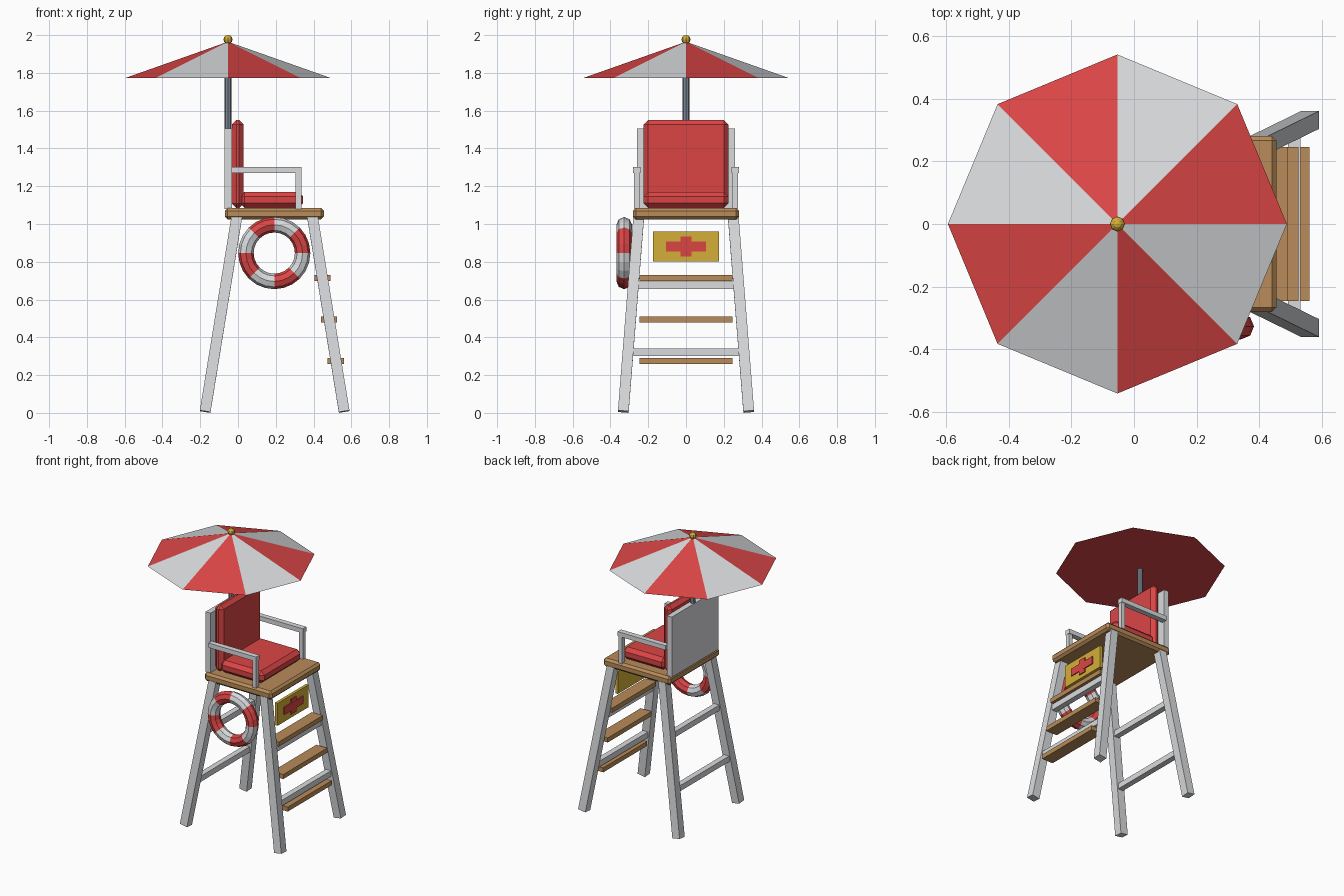
import bpy, bmesh, math
from mathutils import Vector, Matrix

if "Cube" in bpy.data.objects:
    bpy.data.objects.remove(bpy.data.objects["Cube"])


def material(name, rgb):
    m = bpy.data.materials.new(name)
    m.diffuse_color = (*rgb, 1)
    m.use_nodes = True
    m.node_tree.nodes["Principled BSDF"].inputs["Base Color"].default_value = m.diffuse_color
    return m


RED = material("red", (0.71, 0.06, 0.06))
WHITE = material("white", (0.70, 0.71, 0.73))
WOOD = material("wood", (0.48, 0.26, 0.10))
GOLD = material("gold", (0.66, 0.43, 0.04))
STEEL = material("steel", (0.21, 0.25, 0.31))


def finish(name, bm, *mats):
    me = bpy.data.meshes.new(name)
    bm.to_mesh(me)
    bm.free()
    for m in mats:
        me.materials.append(m)
    ob = bpy.data.objects.new(name, me)
    bpy.context.collection.objects.link(ob)
    return ob


def box(name, x, y, z, mat, bevel=0):
    """Box from (min, max) ranges, with optional chamfered edges."""
    bm = bmesh.new()
    size = [r[1] - r[0] for r in (x, y, z)]
    mid = [(r[1] + r[0]) / 2 for r in (x, y, z)]
    bmesh.ops.create_cube(bm, size=1, matrix=Matrix.Translation(mid) @ Matrix.Diagonal((*size, 1)))
    if bevel:
        bmesh.ops.bevel(bm, geom=bm.edges[:], offset=bevel, segments=1, affect='EDGES')
    return finish(name, bm, mat)


def beam(name, a, b, width, mat):
    """Square beam between two points."""
    a, b = Vector(a), Vector(b)
    d = b - a
    rot = Vector((0, 0, 1)).rotation_difference(d).to_matrix().to_4x4()
    bm = bmesh.new()
    bmesh.ops.create_cube(bm, size=1, matrix=Matrix.Translation((a + b) / 2) @ rot
                          @ Matrix.Diagonal((width, width, d.length, 1)))
    return finish(name, bm, mat)


# Splayed legs and the cross bars joining each pair
TOP, BOT = 1.04, 0.007
def leg_at(z, side):
    t = (TOP - z) / (TOP - BOT)
    return 0.194 + side * (0.2 + 0.168 * t), 0.25 + 0.082 * t

for side, label in ((1, "front"), (-1, "rear")):
    for s in (-1, 1):
        (xt, yt), (xb, yb) = leg_at(TOP, side), leg_at(BOT, side)
        beam(label + "_leg", (xb, s * yb, BOT), (xt, s * yt, TOP), 0.057, WHITE)
    for z in (0.32, 0.675):
        x, y = leg_at(z, side)
        box(label + "_cross_bar", (x - 0.02, x + 0.02), (-y, y), (z - 0.02, z + 0.02), WHITE)

# Ladder steps
for i in range(3):
    x, z = 0.517 - 0.035 * i, 0.275 + 0.22 * i
    box("ladder_step", (x - 0.043, x + 0.043), (-0.245, 0.245), (z - 0.016, z + 0.016), WOOD)

# Platform, seat and back rest
box("platform", (-0.07, 0.455), (-0.281, 0.281), (1.025, 1.085), WOOD, 0.015)
box("seat_cushion", (0.01, 0.345), (-0.225, 0.225), (1.085, 1.17), RED, 0.025)
box("back_panel", (-0.071, -0.033), (-0.26, 0.26), (1.08, 1.505), WHITE)
box("back_cushion", (-0.033, 0.03), (-0.225, 0.225), (1.085, 1.55), RED, 0.024)

# Armrests
for s in (-1, 1):
    y = s * 0.261
    box("armrest", (-0.035, 0.337), (y - 0.019, y + 0.019), (1.27, 1.302), WHITE)
    box("armrest_post", (0.305, 0.335), (y - 0.015, y + 0.015), (1.08, 1.275), WHITE)

# First aid sign
box("sign_board", (0.41, 0.43), (-0.174, 0.174), (0.802, 0.96), GOLD)
box("sign_cross_horizontal", (0.428, 0.437), (-0.105, 0.105), (0.855, 0.908), RED)
box("sign_cross_vertical", (0.428, 0.4365), (-0.028, 0.028), (0.828, 0.935), RED)

# Life ring: torus facing y, coloured in eight sectors
N, M = 24, 8
bm = bmesh.new()
rings = []
for i in range(N):
    a = 2 * math.pi * i / N
    ring = []
    for j in range(M):
        b = 2 * math.pi * j / M
        r = 0.15 + 0.041 * math.cos(b)
        ring.append(bm.verts.new((0.192 + r * math.cos(a), -0.327 + 0.041 * math.sin(b),
                                  0.846 + r * math.sin(a))))
    rings.append(ring)
for i in range(N):
    p, q = rings[i], rings[(i + 1) % N]
    for j in range(M):
        k = (j + 1) % M
        f = bm.faces.new((p[j], p[k], q[k], q[j]))
        f.material_index = (i * 8 // N) % 2
bmesh.ops.recalc_face_normals(bm, faces=bm.faces[:])
finish("life_ring", bm, RED, WHITE)

# Umbrella pole
PX = -0.053
bm = bmesh.new()
bmesh.ops.create_cone(bm, cap_ends=True, segments=8, radius1=0.018, radius2=0.018, depth=0.55,
                      matrix=Matrix.Translation((PX, 0, 1.675)))
finish("umbrella_pole", bm, STEEL)

# Umbrella canopy: eight alternating panels with a flat red underside
bm = bmesh.new()
rim = [bm.verts.new((PX + 0.541 * math.cos(math.pi * i / 4), 0.541 * math.sin(math.pi * i / 4), 1.774))
       for i in range(8)]
apex = bm.verts.new((PX, 0, 1.965))
for i in range(8):
    bm.faces.new((rim[i], rim[(i + 1) % 8], apex)).material_index = i % 2
bm.faces.new(rim[::-1])
finish("umbrella_canopy", bm, RED, WHITE)

# Finial
bm = bmesh.new()
bmesh.ops.create_uvsphere(bm, u_segments=8, v_segments=6, radius=0.024,
                          matrix=Matrix.Translation((PX, 0, 1.976)))
finish("umbrella_finial", bm, GOLD)
